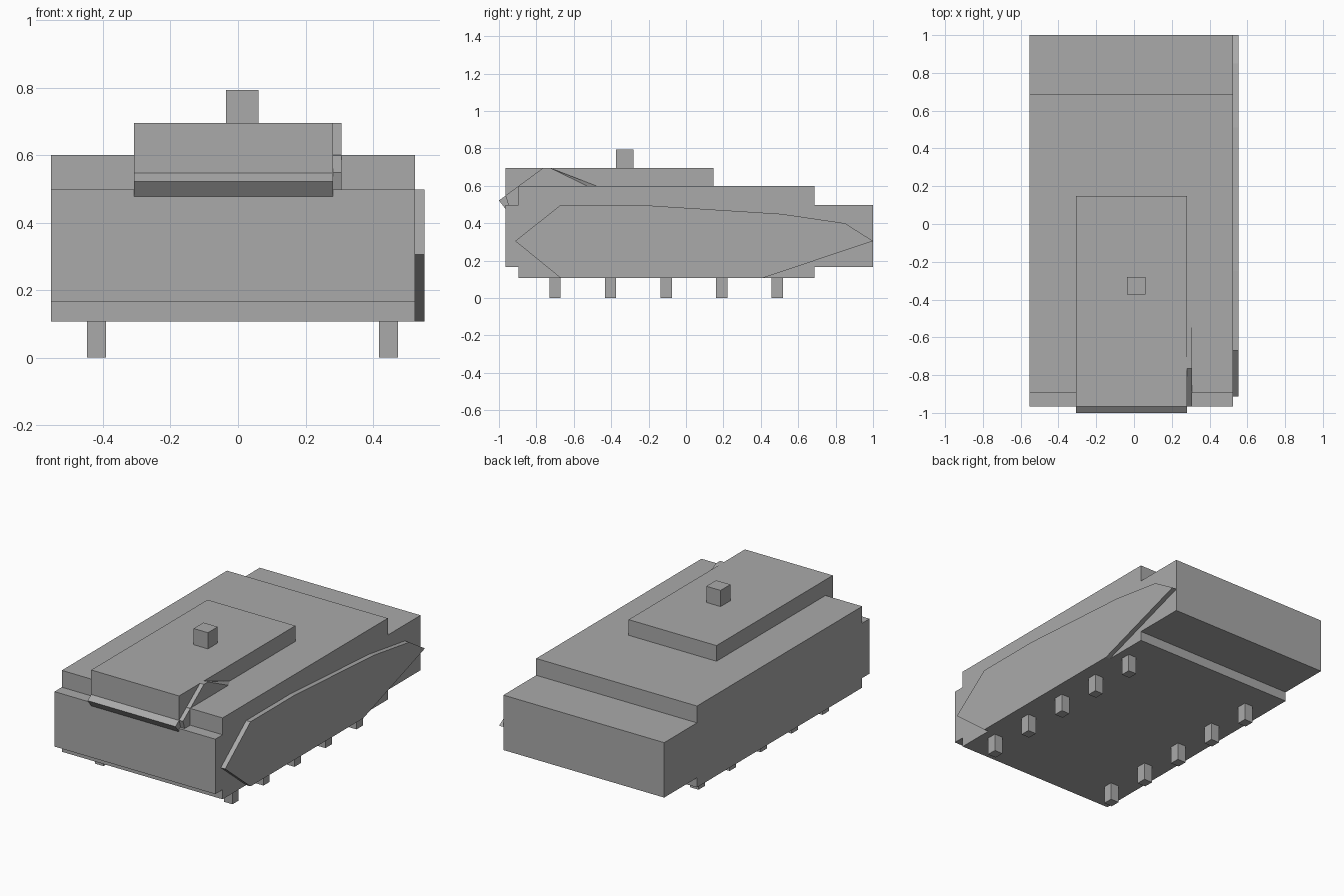
import bpy
import bmesh

cube = bpy.data.objects.get("Cube")
if cube:
    bpy.data.objects.remove(cube, do_unlink=True)

# Single plain grey for the whole vehicle
GREY = (0.4, 0.4, 0.4, 1.0)
grey = bpy.data.materials.new("plain grey")
grey.use_nodes = True
grey.diffuse_color = GREY
grey.node_tree.nodes["Principled BSDF"].inputs["Base Color"].default_value = GREY


def side_profile(name, x0, x1, outline):
    """Extrude a closed (y, z) side outline from x0 to x1."""
    bm = bmesh.new()
    face = bm.faces.new([bm.verts.new((x0, y, z)) for y, z in outline])
    grown = bmesh.ops.extrude_face_region(bm, geom=[face], use_keep_orig=True)
    moved = [v for v in grown["geom"] if isinstance(v, bmesh.types.BMVert)]
    bmesh.ops.translate(bm, verts=moved, vec=(x1 - x0, 0, 0))
    bmesh.ops.recalc_face_normals(bm, faces=bm.faces)
    mesh = bpy.data.meshes.new(name)
    bm.to_mesh(mesh)
    bm.free()
    mesh.materials.append(grey)
    obj = bpy.data.objects.new(name, mesh)
    bpy.context.collection.objects.link(obj)
    return obj


def box(name, x0, x1, y0, y1, z0, z1):
    return side_profile(name, x0, x1, [(y0, z0), (y1, z0), (y1, z1), (y0, z1)])


# Stepped hull
side_profile("hull", -0.554, 0.524, [
    (-0.966, 0.165), (-0.896, 0.165), (-0.896, 0.107), (0.686, 0.107),
    (0.686, 0.165), (1.0, 0.165), (1.0, 0.498), (0.686, 0.498),
    (0.686, 0.6), (-0.896, 0.6), (-0.896, 0.498), (-0.966, 0.498)])

# Angular armour plate on the left flank
side_profile("hull_side_plate", 0.524, 0.553, [
    (-0.913, 0.305), (-0.67, 0.107), (0.41, 0.107), (1.0, 0.305),
    (0.85, 0.4), (0.51, 0.45), (-0.25, 0.498), (-0.67, 0.498)])

# Turret with wedge-shaped front lip and left cheek plate
box("turret", -0.308, 0.281, -0.966, 0.148, 0.498, 0.695)
side_profile("turret_front_lip", -0.308, 0.281, [
    (-1.0, 0.522), (-0.964, 0.475), (-0.964, 0.548)])
cheek = side_profile("turret_side_plate", 0.281, 0.307, [
    (-0.965, 0.548), (-0.95, 0.498), (-0.48, 0.498), (-0.48, 0.6),
    (-0.725, 0.695), (-0.765, 0.695)])
# Taper the rear edge of the cheek towards its outer face
for v in cheek.data.vertices:
    if v.co.x > 0.3 and v.co.y > -0.5:
        v.co.y -= 0.05

# Roof hatch
box("roof_hatch", -0.036, 0.06, -0.374, -0.28, 0.695, 0.793)

# Two rows of five legs
for side, x in (("right", -0.419), ("left", 0.446)):
    for i in range(5):
        y = -0.7 + i * 0.297
        box(f"{side}_leg_{i + 1}", x - 0.028, x + 0.028, y - 0.03, y + 0.03, 0, 0.107)
